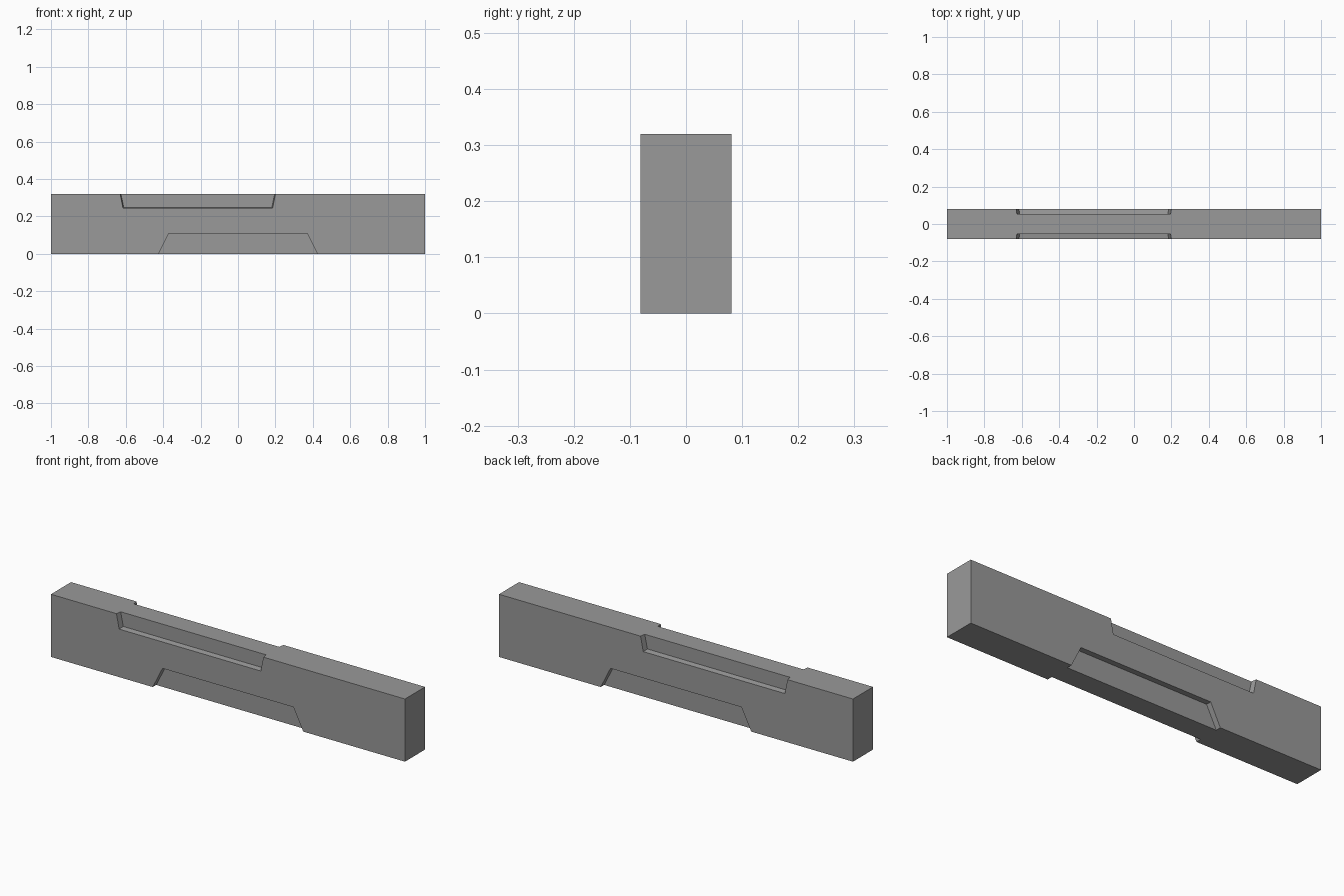
import bpy
import bmesh

LENGTH, WIDTH, HEIGHT = 2.0, 0.162, 0.32
DEPTH = 0.028      # how far each recess goes into the side
OVER = 0.02        # how far cutters stick out of the block

if "Cube" in bpy.data.objects:
    bpy.data.objects.remove(bpy.data.objects["Cube"], do_unlink=True)

# Concrete colour
concrete = bpy.data.materials.new("concrete grey")
concrete.use_nodes = True
grey = (0.32, 0.32, 0.32, 1)
concrete.diffuse_color = grey
concrete.node_tree.nodes["Principled BSDF"].inputs["Base Color"].default_value = grey


def loft(name, sections):
    """Solid joining outlines of (x, z) points placed at each y."""
    bm = bmesh.new()
    rings = [[bm.verts.new((x, y, z)) for x, z in outline] for y, outline in sections]
    n = len(rings[0])
    for a, b in zip(rings, rings[1:]):
        for i in range(n):
            j = (i + 1) % n
            bm.faces.new((a[i], a[j], b[j], b[i]))
    bm.faces.new(rings[0])
    bm.faces.new(rings[-1])
    bmesh.ops.recalc_face_normals(bm, faces=bm.faces)
    mesh = bpy.data.meshes.new(name)
    bm.to_mesh(mesh)
    bm.free()
    mesh.materials.append(concrete)
    obj = bpy.data.objects.new(name, mesh)
    bpy.context.collection.objects.link(obj)
    return obj


def trapezoid(left, right, z_open, z_floor, taper, draft=0):
    """Recess outline, widened past its open edge along the same slope."""
    rise = z_floor - z_open
    sign = 1 if rise > 0 else -1
    extra = taper * OVER / abs(rise)
    z_out = z_open - sign * OVER
    z_in = z_floor - sign * draft
    return [(left - extra + draft, z_out), (right + extra - draft, z_out),
            (right - taper - draft, z_in), (left + taper + draft, z_in)]


# Barrier block
x, y = LENGTH / 2, WIDTH / 2
rect = [(-x, 0), (x, 0), (x, HEIGHT), (-x, HEIGHT)]
block = loft("barrier_block", [(-y, rect), (y, rect)])

# Recesses: an offset lifting slot on top and a wide forklift slot below, on both sides
top_slot = dict(left=-0.63, right=0.20, z_open=HEIGHT, z_floor=0.245, taper=0.015)
bottom_slot = dict(left=-0.425, right=0.425, z_open=0, z_floor=0.11, taper=0.055)
for side, label in ((-1, "front"), (1, "back")):
    for slot, draft, kind in ((top_slot, 0.004, "top"), (bottom_slot, 0, "bottom")):
        outer = trapezoid(**slot)
        inner = trapezoid(**slot, draft=draft)
        cutter = loft(f"{label}_{kind}_slot_cutter",
                      [(side * (y + OVER), outer), (side * y, outer),
                       (side * (y - DEPTH), inner)])
        cutter.hide_render = True
        cutter.hide_viewport = True
        cutter.display_type = 'WIRE'
        cut = block.modifiers.new(f"{label} {kind} slot", 'BOOLEAN')
        cut.operation = 'DIFFERENCE'
        cut.solver = 'EXACT'
        cut.object = cutter
